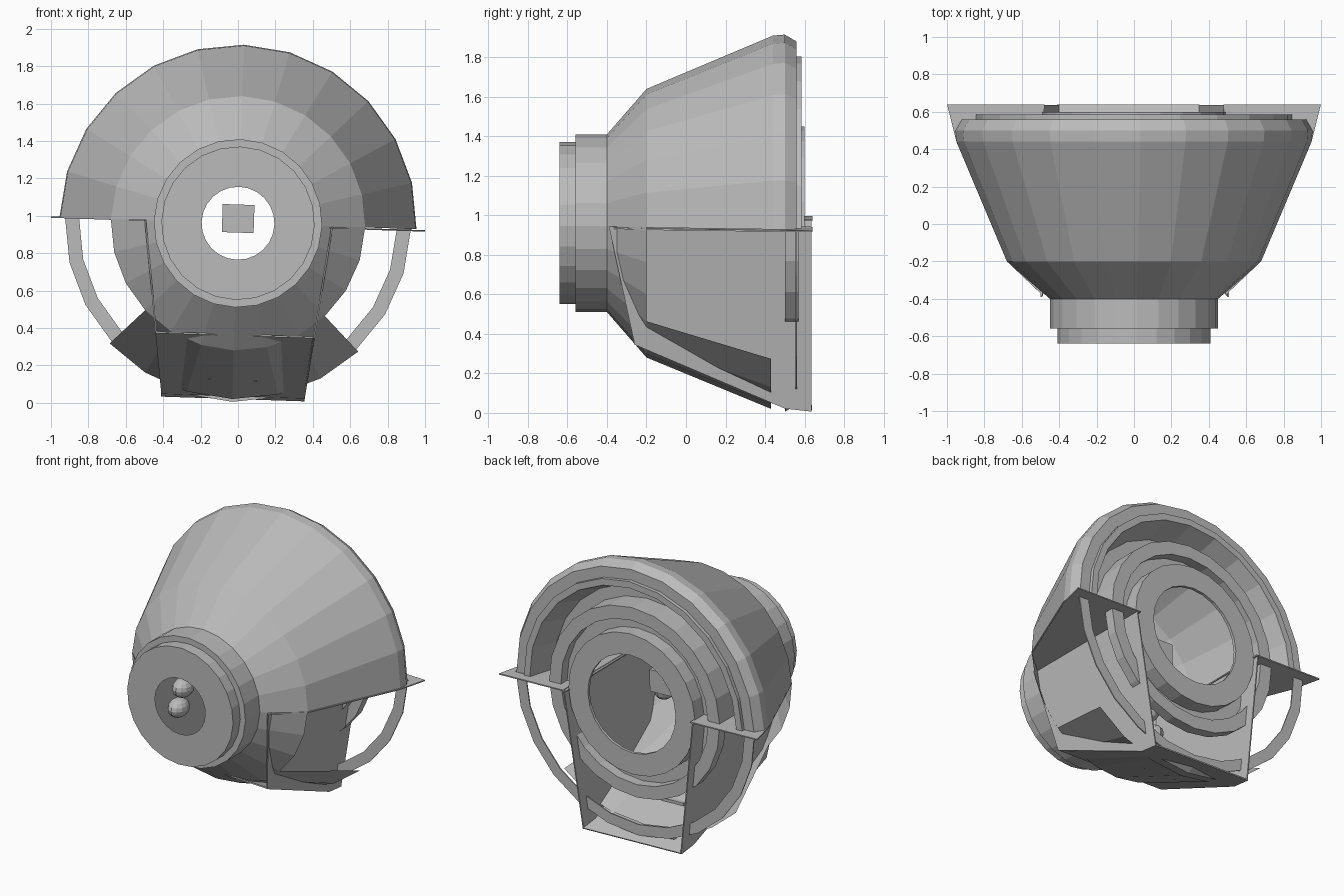
import bpy, bmesh
from math import sin, cos, radians
from mathutils import Matrix, Vector

cube = bpy.data.objects.get("Cube")
if cube:
    bpy.data.objects.remove(cube)

mat = bpy.data.materials.new("hull_grey")
mat.use_nodes = True
grey = (0.5, 0.5, 0.5, 1)
mat.diffuse_color = grey
mat.node_tree.nodes["Principled BSDF"].inputs["Base Color"].default_value = grey

# Everything is built around the y axis, then lifted and rolled slightly
PLACE = Matrix.Translation((0, 0, 0.96)) @ Matrix.Rotation(0.033, 4, 'Y')
STEP = 15


def finish(name, bm):
    bmesh.ops.recalc_face_normals(bm, faces=bm.faces)
    bm.transform(PLACE)
    me = bpy.data.meshes.new(name)
    bm.to_mesh(me)
    bm.free()
    me.materials.append(mat)
    ob = bpy.data.objects.new(name, me)
    bpy.context.scene.collection.objects.link(ob)
    return ob


def revolve(name, profile, start=0, end=360, closed=False):
    """Sweep (radius, y) points around the y axis."""
    bm = bmesh.new()
    full = end - start == 360
    count = (end - start) // STEP
    rows = []
    for i in range(count if full else count + 1):
        a = radians(start + i * STEP)
        rows.append([bm.verts.new((r * cos(a), y, r * sin(a))) for r, y in profile])
    if full:
        rows.append(rows[0])
    n = len(profile)
    for a, b in zip(rows, rows[1:]):
        for j in range(n if closed else n - 1):
            k = (j + 1) % n
            bm.faces.new((a[j], a[k], b[k], b[j]))
    return finish(name, bm)


def plate(name, points, thickness=0.008):
    bm = bmesh.new()
    face = bm.faces.new([bm.verts.new(p) for p in points])
    face.normal_update()
    shift = face.normal * thickness
    ext = bmesh.ops.extrude_face_region(bm, geom=[face], use_keep_orig=True)
    verts = [v for v in ext["geom"] if isinstance(v, bmesh.types.BMVert)]
    bmesh.ops.translate(bm, verts=verts, vec=shift)
    return finish(name, bm)


def box(name, centre, size):
    bm = bmesh.new()
    bmesh.ops.create_cube(bm, size=1)
    bm.transform(Matrix.Translation(centre) @ Matrix.Diagonal((*size, 1)))
    return finish(name, bm)


# Front collar and nose cone
revolve("front_collar", [(0.195, -0.64), (0.41, -0.64), (0.41, -0.56),
                         (0.45, -0.56), (0.45, -0.40), (0.68, -0.2)])

# Upper hull with chamfered rim and recessed trough behind it
revolve("upper_hull", [(0.68, -0.2), (0.95, 0.44), (0.955, 0.5), (0.92, 0.56),
                       (0.845, 0.56), (0.845, 0.585), (0.80, 0.585),
                       (0.74, 0.40), (0.66, 0.40), (0.66, 0.5)], 0, 180)

# Lower hull sector and the rim at its foot
revolve("lower_hull", [(0.68, -0.2), (0.94, 0.43)], 225, 315)
revolve("lower_rim", [(0.87, 0.5), (0.955, 0.5), (0.92, 0.56), (0.87, 0.56)],
        255, 285, closed=True)
revolve("lower_ring", [(0.85, 0.555), (0.925, 0.555), (0.925, 0.563), (0.85, 0.563)],
        180, 360, closed=True)

# Stepped rear ring
revolve("rear_ring", [(0.66, 0.5), (0.66, 0.57), (0.57, 0.57), (0.57, 0.5),
                      (0.49, 0.5), (0.49, 0.6), (0.34, 0.6), (0.34, 0.58)])

# Side ledges, fins and cabin knobs, mirrored
for side, s in (("left", 1), ("right", -1)):
    plate(side + "_ledge", [(s * x, y, -0.004) for x, y in
                            ((0.48, 0.64), (1.0, 0.64), (0.95, 0.44), (0.68, -0.2), (0.49, -0.38))])
    plate(side + "_fin", [(s * (0.5 + 0.13 * z), y, z) for y, z in
                          ((-0.39, 0), (-0.26, -0.6), (0.5, -0.925), (0.635, -0.94), (0.635, 0))])
    for i, (x, z) in enumerate(((0.28, -0.12), (0.31, -0.27))):
        bm = bmesh.new()
        bmesh.ops.create_uvsphere(bm, u_segments=12, v_segments=8, radius=0.065)
        bm.transform(Matrix.Translation((s * x, -0.2, z)) @ Matrix.Diagonal((1, 1.3, 1, 1)))
        finish(f"{side}_knob_{i + 1}", bm)

# Sloping belly panel with a raised slot plate
plate("belly_panel", [(-0.42, -0.26, -0.6), (0.42, -0.26, -0.6), (0.38, 0.5, -0.925),
                      (0.38, 0.635, -0.94), (-0.38, 0.635, -0.94), (-0.38, 0.5, -0.925)])
box("belly_slot", (0.0, 0.235, -0.815), (0.26, 0.03, 0.05))

# Small cabin block
box("cabin_block", (0.0, 0.24, 0.025), (0.17, 0.08, 0.15))
